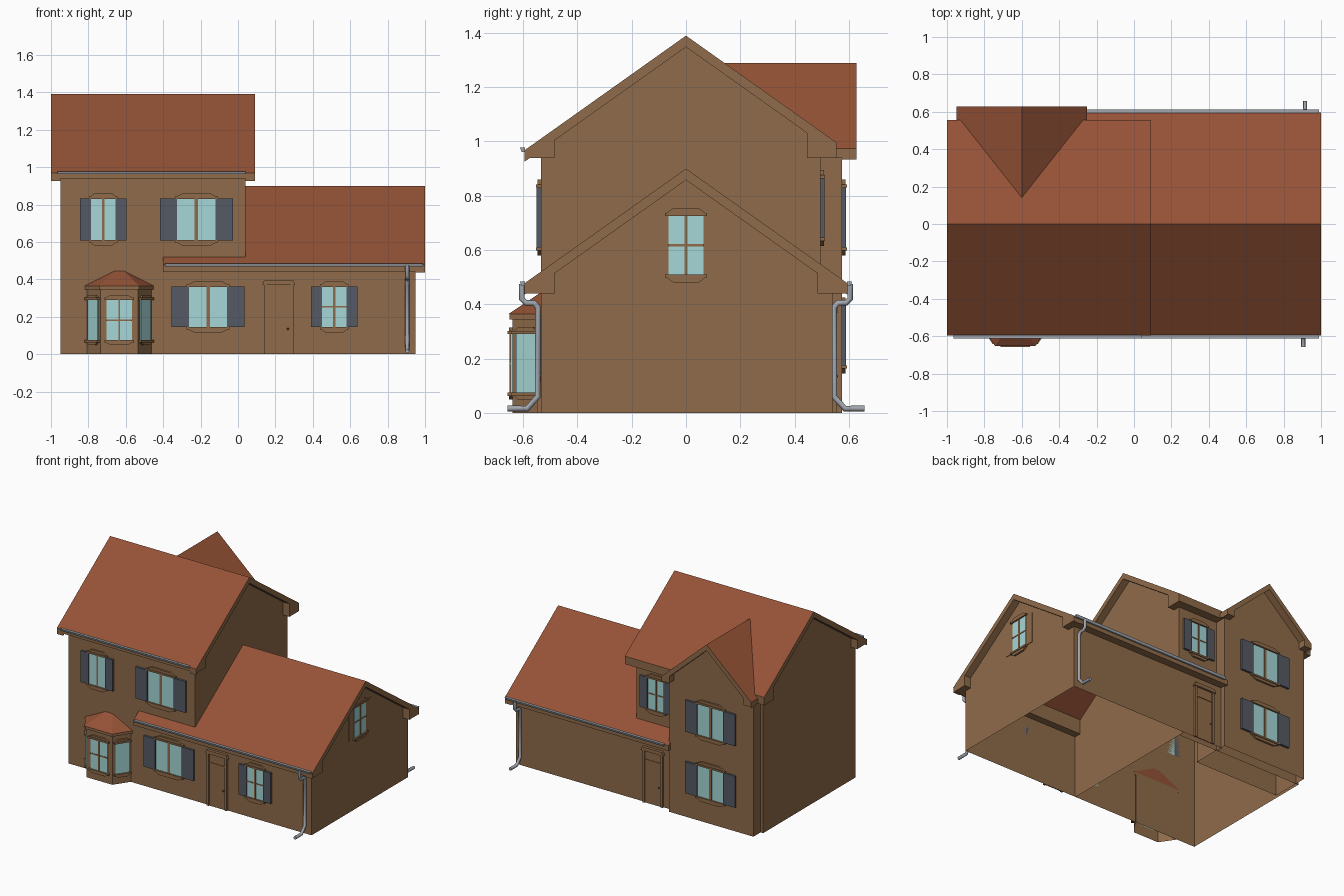
import bpy, bmesh, math
from mathutils import Matrix, Vector

if "Cube" in bpy.data.objects:
    bpy.data.objects.remove(bpy.data.objects["Cube"])


def material(name, rgb):
    m = bpy.data.materials.new(name)
    m.diffuse_color = (*rgb, 1)
    m.use_nodes = True
    m.node_tree.nodes["Principled BSDF"].inputs["Base Color"].default_value = m.diffuse_color
    return m


WALL = material("brown_wall", (0.275, 0.147, 0.067))
ROOF = material("red_roof", (0.30, 0.085, 0.037))
GLASS = material("pale_glass", (0.38, 0.68, 0.68))
SHUTTER = material("slate_shutter", (0.090, 0.100, 0.125))
METAL = material("grey_metal", (0.36, 0.39, 0.43))


def finish(name, bm, mats, matrix=None):
    me = bpy.data.meshes.new(name)
    bm.to_mesh(me)
    bm.free()
    ob = bpy.data.objects.new(name, me)
    for m in mats:
        me.materials.append(m)
    if matrix:
        ob.matrix_world = matrix
    bpy.context.collection.objects.link(ob)
    return ob


def add(bm, pts, axis, a, b, mi=0):
    """Extrude a 2D outline along an axis from a to b."""
    def place(p, t):
        return {'x': (t, p[0], p[1]), 'y': (p[0], t, p[1]), 'z': (p[0], p[1], t)}[axis]
    lo = [bm.verts.new(place(p, a)) for p in pts]
    hi = [bm.verts.new(place(p, b)) for p in pts]
    n = len(pts)
    faces = [bm.faces.new(lo), bm.faces.new(hi[::-1])]
    faces += [bm.faces.new((lo[i], hi[i], hi[(i + 1) % n], lo[(i + 1) % n])) for i in range(n)]
    bmesh.ops.recalc_face_normals(bm, faces=faces)
    for f in faces:
        f.normal_update()
        f.material_index = mi
    return faces


def prism(name, pts, axis, a, b, mats=(WALL,), hollow=False, slope_red=False):
    bm = bmesh.new()
    faces = add(bm, pts, axis, a, b)
    if slope_red:        # sloping faces are tiled, edges are trim
        mats = (WALL, ROOF)
        for f in faces:
            f.material_index = int(0.3 < abs(f.normal.z) < 0.95)
    if hollow:           # walls only: open below and under the roof
        bmesh.ops.delete(bm, geom=[f for f in faces if abs(f.normal.z) > 0.3], context='FACES')
    return finish(name, bm, mats)


def rect(x0, x1, z0, z1):
    return [(x0, z0), (x1, z0), (x1, z1), (x0, z1)]


def gable_roof(name, axis, c, apex, slope, e, f, a, b, bottom, ends, depth=0.11, box_from=None):
    """Tiled sheet, gable boards at the ends, boxed eaves. e and f are the two overhangs."""
    def z(d):
        return apex - slope * d

    def band(t, u):
        return [(c - e, z(e) - t), (c, apex - t), (c + f, z(f) - t),
                (c + f, z(f) - u), (c, apex - u), (c - e, z(e) - u)]
    prism(name + "_tiles", band(0, 0.012), axis, a, b, slope_red=True)
    for i, (s, t) in enumerate(ends):
        prism(f"{name}_gable_board_{i}", band(0.012, 0.042), axis, s, t)
    for i, (sg, d) in enumerate(((-1, e), (1, f))):
        k = d - depth
        pts = [(c + sg * d, z(d) - 0.012), (c + sg * d, bottom),
               (c + sg * k, bottom), (c + sg * k, z(k) - 0.012)]
        prism(f"{name}_eave_box_{i}", pts, axis, a if box_from is None else box_from, b)


def house(c, y0, y1, apex, slope):
    """Gable wall outline."""
    t = 0.01
    return [(y0, 0), (y1, 0), (y1, apex - slope * abs(y1 - c) - t), (c, apex - t),
            (y0, apex - slope * abs(y0 - c) - t)]


# Main walls
prism("tall_walls", house(0, -0.535, 0.495, 1.39, 0.71), 'x', -0.95, 0.04, hollow=True)
prism("low_walls", house(0, -0.535, 0.54, 0.90, 0.71), 'x', 0.037, 0.95, hollow=True)
prism("rear_wing_walls", house(-0.6, -0.93, -0.27, 1.29, 0.9), 'y', 0.3, 0.575, hollow=True)
prism("rear_entry_wall", rect(-0.28, 0.04, 0, 0.49), 'y', 0.494, 0.54, hollow=True)

# Roofs
gable_roof("tall_roof", 'x', 0, 1.39, 0.71, 0.595, 0.555, -1, 0.09, 0.94,
           ((-1, -0.95), (0.04, 0.09)))
gable_roof("low_roof", 'x', 0, 0.90, 0.71, 0.595, 0.595, 0.04, 1, 0.44, ((0.95, 1),))
gable_roof("wing_roof", 'y', -0.6, 1.29, 0.9, 0.35, 0.35, 0.14, 0.628, 0.94,
           ((0.575, 0.628),), depth=0.06, box_from=0.5)
for nm, s, a, k in (("front", -1, -0.4, 0.53), ("rear", 1, -0.28, 0.49)):
    prism(nm + "_porch_roof", [(s * 0.595, 0.4776), (s * k, 0.90 - 0.71 * k), (s * k, 0.44),
                               (s * 0.595, 0.44)], 'x', a, 0.04, slope_red=True)


# Gutters
def gutter(name, s, z, a, b):
    prism(name, [(s * 0.594, z), (s * 0.612, z), (s * 0.606, z - 0.016), (s * 0.594, z - 0.016)],
          'x', a, b, (METAL,))


gutter("tall_gutter", -1, 0.978, -0.965, 0.04)
gutter("front_gutter", -1, 0.484, -0.39, 0.99)
gutter("rear_gutter", 1, 0.484, -0.25, 0.99)

# Downspouts
for nm, s, x in (("front", -1, 0.905), ("rear", 1, 0.915)):
    cu = bpy.data.curves.new(nm + "_downspout", 'CURVE')
    cu.dimensions = '3D'
    cu.bevel_depth = 0.011
    cu.bevel_resolution = 2
    cu.use_fill_caps = True
    path = [(0.605, 0.475), (0.605, 0.42), (0.59, 0.405), (0.56, 0.405), (0.546, 0.39),
            (0.546, 0.06), (0.585, 0.016), (0.657, 0.016)]
    sp = cu.splines.new('POLY')
    sp.points.add(len(path) - 1)
    for p, (y, z) in zip(sp.points, path):
        p.co = (x, s * y, z, 1)
    cu.materials.append(METAL)
    bpy.context.collection.objects.link(bpy.data.objects.new(nm + "_downspout", cu))


def facing(x, y, deg):
    return Matrix.Translation((x, y, 0)) @ Matrix.Rotation(math.radians(deg), 4, 'Z')


def window(name, x, y, deg, z0, z1, w, sw=0, cross=False, centre=0.012, shutter=SHUTTER, trim=0.03):
    """Glass plate, glazing bars, shaped head and sill, optional shutters."""
    bm = bmesh.new()
    h = w / 2
    add(bm, rect(-h, h, z0, z1), 'y', -0.007, 0.0, 1)
    if centre:
        add(bm, rect(-centre / 2, centre / 2, z0, z1), 'y', -0.011, 0)
    if cross:
        m = (z0 + z1) / 2
        add(bm, rect(-h, h, m - 0.004, m + 0.004), 'y', -0.010, 0)
    for s, z in ((1, z1), (-1, z0)):
        add(bm, rect(-h - 0.012, h + 0.012, z, z + s * 0.012), 'y', -0.018, 0)
        add(bm, [(-h - 0.005, z + s * 0.012), (h + 0.005, z + s * 0.012),
                 (h * 0.72, z + s * trim), (-h * 0.72, z + s * trim)], 'y', -0.013, 0)
    if sw:
        for s in (-1, 1):
            a, b = sorted((s * h, s * (h + sw)))
            add(bm, rect(a, b, z0 - 0.001, z1 + 0.001), 'y', -0.015 if shutter is SHUTTER else -0.004, 0, 2)
    finish(name, bm, (WALL, GLASS, shutter), facing(x, y, deg))


# Windows: wide with broad shutters, narrow with slim ones
WIDE = dict(w=0.205, sw=0.093, centre=0.018)
SLIM = dict(w=0.13, sw=0.06)
window("upper_left_window", -0.72, -0.535, 0, 0.61, 0.83, **SLIM)
window("upper_right_window", -0.2225, -0.535, 0, 0.61, 0.83, **WIDE)
window("lower_middle_window", -0.16, -0.535, 0, 0.145, 0.36, **WIDE)
window("lower_right_window", 0.515, -0.535, 0, 0.145, 0.36, cross=True, **SLIM)
window("gable_window", 0.95, 0, 90, 0.51, 0.725, cross=True, shutter=WALL, **SLIM)
window("wing_upper_window", -0.6, 0.575, 180, 0.61, 0.83, **WIDE)
window("wing_lower_window", -0.6, 0.575, 180, 0.175, 0.395, **WIDE)
window("rear_upper_window", -0.118, 0.495, 180, 0.645, 0.865, cross=True, **SLIM)


# Doors
def door(name, x, y, deg):
    bm = bmesh.new()
    for s in (-1, 1):
        a, b = sorted((s * 0.062, s * 0.078))
        add(bm, rect(a, b, 0, 0.37), 'y', -0.014, 0)
    add(bm, rect(-0.062, 0.062, 0, 0.37), 'y', -0.006, 0)
    add(bm, rect(-0.062, 0.062, 0.30, 0.308), 'y', -0.010, 0)
    add(bm, [(-0.088, 0.37), (0.088, 0.37), (0.078, 0.395), (-0.078, 0.395)], 'y', -0.02, 0)
    bmesh.ops.create_icosphere(bm, subdivisions=1, radius=0.007,
                               matrix=Matrix.Translation((0.05, -0.014, 0.135)))
    finish(name, bm, (WALL,), facing(x, y, deg))


door("front_door", 0.2175, -0.535, 0)
door("rear_door", -0.125, 0.54, 180)

# Bay window
BX = -0.635


def bay(g):
    return [(BX - 0.175 - g, -0.53), (BX - 0.10 - g * 0.6, -0.64 - g),
            (BX + 0.10 + g * 0.6, -0.64 - g), (BX + 0.175 + g, -0.53)]


prism("bay_walls", bay(0), 'z', 0, 0.35, hollow=True)
prism("bay_eave", bay(0.011), 'z', 0.345, 0.365)
bm = bmesh.new()
for px, py in bay(0.013):
    bm.verts.new((px, py, 0.365))
for px in (BX - 0.025, BX + 0.025):
    bm.verts.new((px, -0.53, 0.447))
bmesh.ops.convex_hull(bm, input=bm.verts[:])
finish("bay_roof", bm, (ROOF,))
window("bay_front_window", BX, -0.64, 0, 0.075, 0.29, 0.135, cross=True, centre=0.01, trim=0.025)
for nm, s in (("left", -1), ("right", 1)):
    window(f"bay_{nm}_window", BX + s * 0.1375, -0.585, s * 55.7, 0.075, 0.29, 0.092,
           centre=0, trim=0.025)
